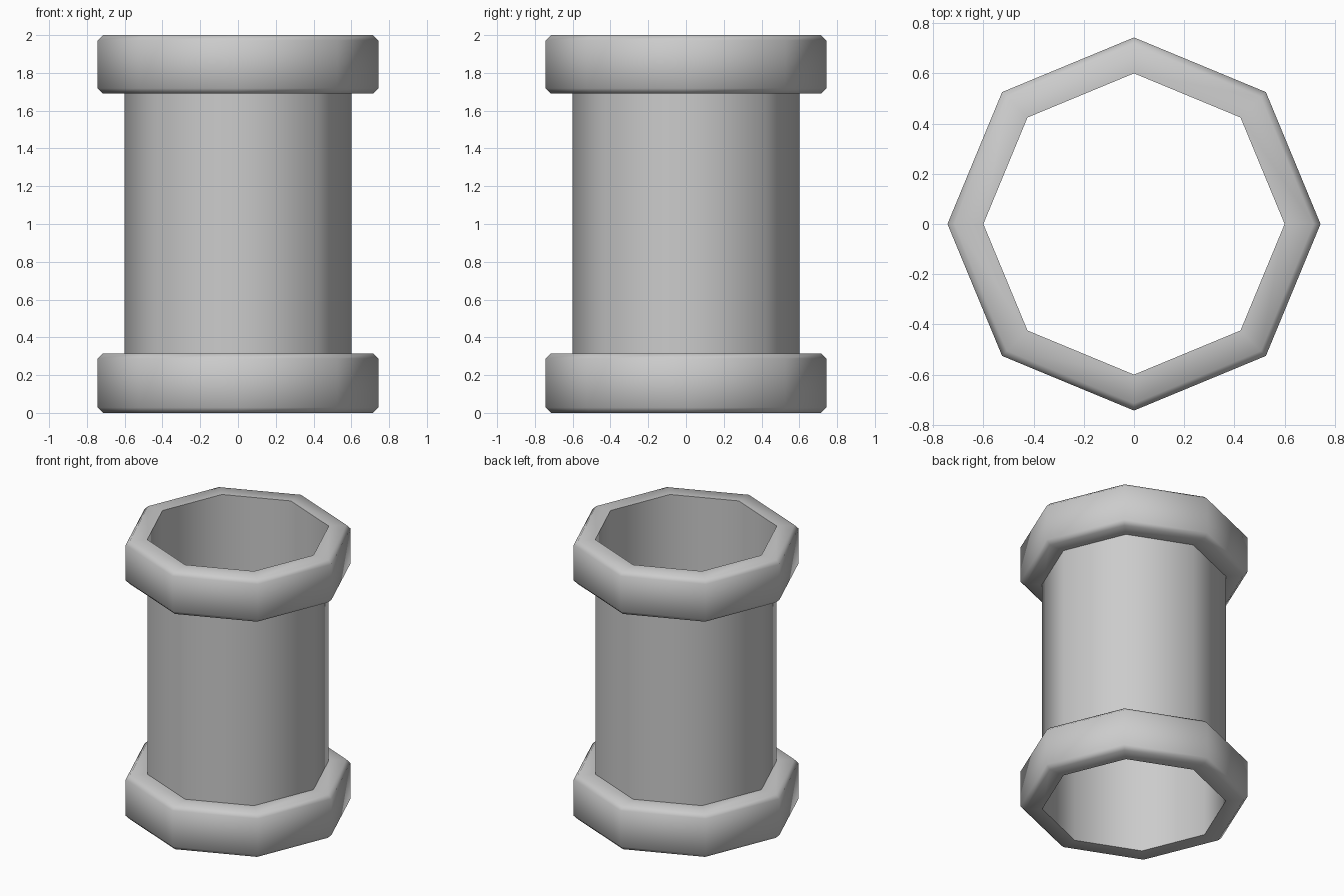
import bpy, bmesh
from math import cos, sin, pi, radians

if "Cube" in bpy.data.objects:
    bpy.data.objects.remove(bpy.data.objects["Cube"])

SIDES = 8


def lathe(name, profile):
    """Sweep an open (radius, height) profile around z with eight sides."""
    bm = bmesh.new()
    rings = [[bm.verts.new((r * cos(2 * pi * i / SIDES), r * sin(2 * pi * i / SIDES), z))
              for i in range(SIDES)] for r, z in profile]
    for low, high in zip(rings, rings[1:]):
        for i in range(SIDES):
            j = (i + 1) % SIDES
            bm.faces.new((low[i], low[j], high[j], high[i]))
    mesh = bpy.data.meshes.new(name)
    bm.to_mesh(mesh)
    bm.free()
    obj = bpy.data.objects.new(name, mesh)
    bpy.context.collection.objects.link(obj)
    bpy.ops.object.select_all(action='DESELECT')
    obj.select_set(True)
    bpy.context.view_layer.objects.active = obj
    bpy.ops.object.shade_smooth_by_angle(angle=radians(50))
    return obj


def collar(name, z0, z1, inner=0.6, outer=0.743, bevel=0.028):
    """Chamfered ring that sits on the outside of the tube."""
    return lathe(name, [(inner, z0), (outer - bevel, z0), (outer, z0 + bevel),
                        (outer, z1 - bevel), (outer - bevel, z1), (inner, z1)])


# Open thin-walled tube
lathe("pipe_tube", [(0.6, 0.0), (0.6, 2.0)])

# End collars
collar("lower_collar", 0.0, 0.315)
collar("upper_collar", 1.69, 2.0)
